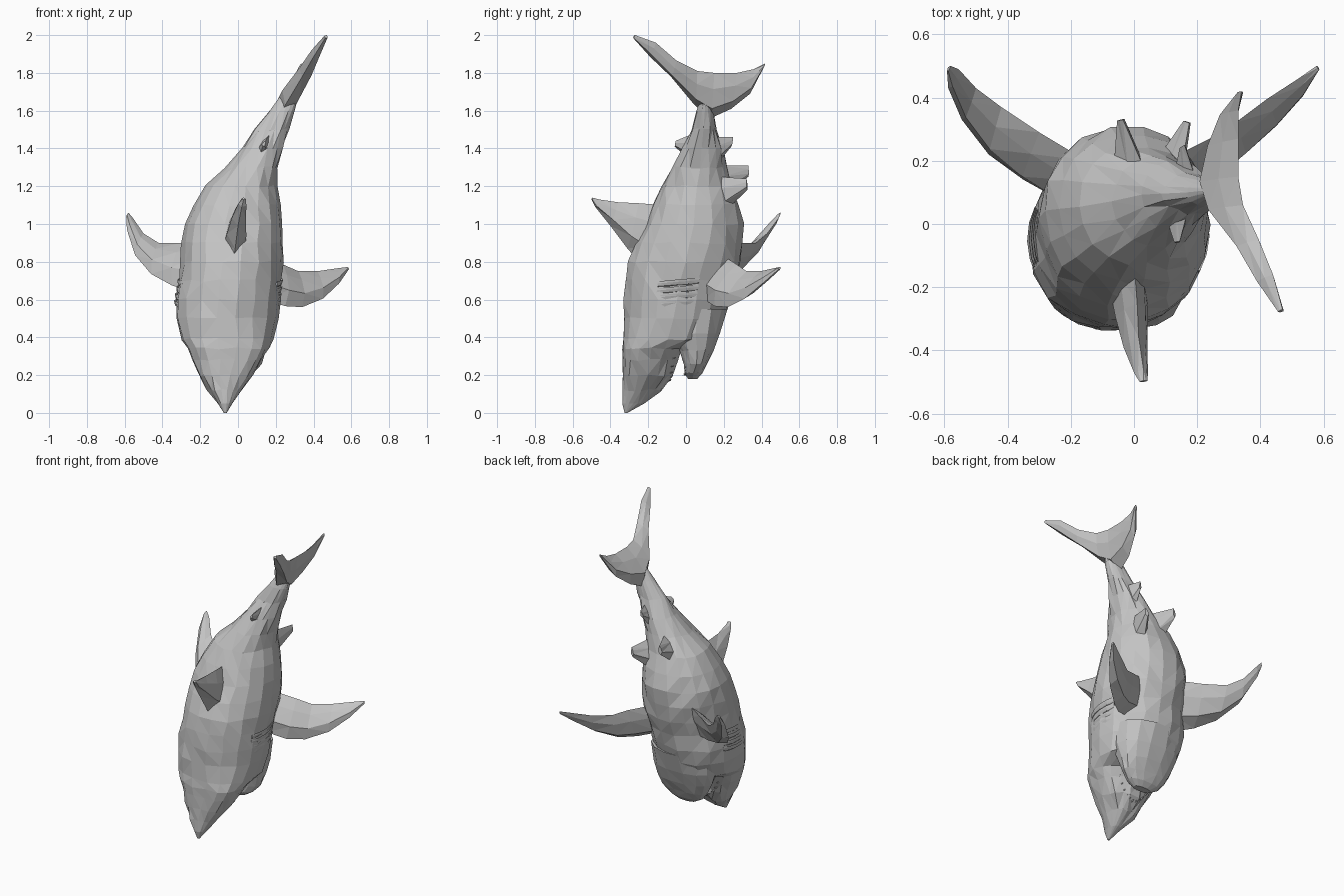
import bpy, bmesh, math, random
from mathutils import Vector

random.seed(4)
grey = bpy.data.materials.new("shark_grey")
grey.diffuse_color = (0.55, 0.55, 0.55, 1)


def finish(name, bm):
    bmesh.ops.recalc_face_normals(bm, faces=bm.faces)
    me = bpy.data.meshes.new(name)
    bm.to_mesh(me)
    bm.free()
    me.materials.append(grey)
    ob = bpy.data.objects.new(name, me)
    bpy.context.collection.objects.link(ob)
    return ob


def skin(name, rings):
    """Bridge closed rings of points, cap both ends, flat triangles."""
    bm = bmesh.new()
    vr = [[bm.verts.new(p) for p in r] for r in rings]
    n = len(vr[0])
    for a, b in zip(vr, vr[1:]):
        for i in range(n):
            j = (i + 1) % n
            bm.faces.new((a[i], a[j], b[j], b[i]))
    bm.faces.new(vr[0][::-1])
    bm.faces.new(vr[-1])
    bmesh.ops.triangulate(bm, faces=bm.faces)
    return finish(name, bm)


def oval(s, a):
    z, x0, x1, y0, y1 = s
    e = 0.85 if z < 0.45 else 0.97   # squarer section at the head
    c, d = math.cos(a), math.sin(a)
    return Vector(((x0 + x1) / 2 + (x1 - x0) / 2 * math.copysign(abs(c) ** e, c),
                   (y0 + y1) / 2 + (y1 - y0) / 2 * math.copysign(abs(d) ** e, d), z))


def loft(name, slices, sides, jitter):
    rings = []
    for k, s in enumerate(slices):
        j = jitter if 1 < k < len(slices) - 2 else 0
        rings.append([oval(s, math.tau * i / sides)
                      + Vector([random.uniform(-j, j) for _ in range(3)])
                      for i in range(sides)])
    return skin(name, rings)


def fin(name, stations):
    """Stations: (leading edge point, trailing edge point, half thickness)."""
    st = [(Vector(a), Vector(b), t) for a, b, t in stations]
    mids = [(a + b) / 2 for a, b, _ in st]
    rings = []
    for k, (a, b, t) in enumerate(st):
        span = mids[min(k + 1, len(st) - 1)] - mids[max(k - 1, 0)]
        n = (b - a).cross(span).normalized() * t
        p, q = a.lerp(b, 0.3), a.lerp(b, 0.7)
        rings.append([a, p + n, q + n * 0.65, b, q - n * 0.65, p - n])
    return skin(name, rings)


# Body slices: z, left x, right x, back y, belly y
BODY = [
    (0.00, -.075, -.060, -.325, -.310), (0.05, -.107, -.030, -.338, -.220),
    (0.12, -.160, .012, -.340, -.130), (0.20, -.205, .075, -.340, -.075),
    (0.28, -.242, .130, -.338, -.045), (0.34, -.272, .163, -.337, -.020),
    (0.39, -.295, .185, -.336, .140), (0.50, -.330, .210, -.336, .210),
    (0.60, -.330, .220, -.332, .240), (0.70, -.312, .230, -.320, .255),
    (0.80, -.300, .240, -.305, .290), (0.90, -.298, .240, -.270, .305),
    (1.00, -.282, .237, -.220, .305), (1.10, -.242, .225, -.180, .285),
    (1.20, -.178, .203, -.130, .250), (1.30, -.068, .213, -.075, .215),
    (1.40, .022, .240, -.020, .195), (1.50, .093, .268, .030, .165),
    (1.60, .168, .300, .055, .145), (1.70, .240, .325, .090, .125)]
loft("body", BODY, 18, 0.007)

# Lower jaw, left open below the snout
loft("lower_jaw", [
    (0.18, -.095, .030, .010, .060), (0.21, -.150, .080, -.008, .088),
    (0.26, -.190, .125, -.010, .114), (0.33, -.225, .150, -.035, .148),
    (0.42, -.255, .175, -.080, .182), (0.55, -.265, .185, -.100, .224)], 14, 0.004)


def surface(z, a):
    for s, t in zip(BODY, BODY[1:]):
        if s[0] <= z <= t[0]:
            return oval(s, a).lerp(oval(t, a), (z - s[0]) / (t[0] - s[0]))


# Gill flaps on both sides
for side, base, sign in (("right", 0, 1), ("left", math.pi, -1)):
    for g in range(4):
        st = []
        for k in range(5):
            u = k / 4
            a = base + sign * (-0.40 + 0.75 * u)
            z = 0.57 + 0.037 * g + 0.02 * u
            axis = Vector((-0.05, -0.04, z))
            lift = 0.03 * math.sin(math.pi * u)
            p, q = surface(z - 0.02, a), surface(z + 0.015, a)
            st.append((p + (axis - p) * 0.03, q + (q - axis) * lift, 0.006))
        fin(f"{side}_gill_{g + 1}", st)


# Teeth along both jaws
def teeth(name, path, direction, count):
    bm = bmesh.new()
    rot = Vector((0, 0, 1)).rotation_difference(Vector(direction)).to_matrix().to_4x4()
    for i in range(count):
        m = rot.copy()
        m.translation = path(-1 + 2 * i / (count - 1))
        bmesh.ops.create_cone(bm, cap_ends=True, segments=4, radius1=0.012,
                              radius2=0, depth=0.04, matrix=m)
    finish(name, bm)


teeth("upper_teeth", lambda t: Vector((-0.065 + 0.12 * t, -0.095 + 0.02 * t * t,
                                       0.17 + 0.12 * t * t)), (0, 0.9, 0.1), 11)
teeth("lower_teeth", lambda t: Vector((-0.035 + 0.12 * t, 0.0 + 0.02 * t * t,
                                       0.205 + 0.07 * t * t)), (0, -0.8, -0.4), 11)

# Side fins, posed differently on each side
fin("left_side_fin", [
    ((-.24, .08, .64), (-.15, .20, .91), .052), ((-.35, .14, .675), (-.30, .29, .90), .048),
    ((-.46, .22, .735), (-.42, .37, .90), .040), ((-.545, .33, .835), (-.50, .43, .95), .030),
    ((-.588, .43, .97), (-.555, .49, 1.03), .017), ((-.592, .485, 1.04), (-.58, .50, 1.06), .007)])
fin("right_side_fin", [
    ((.14, .10, .60), (.10, .20, .83), .050), ((.25, .15, .565), (.24, .27, .785), .044),
    ((.34, .22, .560), (.32, .32, .75), .037), ((.45, .31, .605), (.42, .395, .75), .028),
    ((.535, .405, .685), (.52, .46, .765), .016), ((.587, .49, .76), (.577, .50, .772), .007)])

# Back fins
fin("back_fin", [
    ((-.025, -.25, .80), (0, -.12, 1.10), .058), ((-.015, -.31, .87), (.01, -.25, 1.11), .052),
    ((0, -.40, .99), (.015, -.36, 1.115), .038), ((.02, -.48, 1.09), (.03, -.46, 1.13), .022),
    ((.03, -.50, 1.13), (.03, -.495, 1.14), .012)])
fin("small_back_fin", [
    ((.11, .02, 1.34), (.17, .04, 1.48), .032), ((.13, -.06, 1.41), (.145, -.055, 1.44), .008)])

# Belly fins
fin("left_belly_fin", [
    ((-.05, .19, 1.15), (.03, .18, 1.31), .045), ((-.045, .33, 1.25), (-.035, .33, 1.31), .012)])
fin("right_belly_fin", [
    ((.10, .21, 1.07), (.15, .18, 1.25), .042), ((.165, .325, 1.18), (.175, .32, 1.24), .012)])
fin("rear_belly_fin", [
    ((.13, .15, 1.30), (.20, .13, 1.46), .032), ((.15, .24, 1.41), (.16, .25, 1.46), .009)])

# Crescent tail, tip to tip
fin("tail_fin", [
    ((.462, -.28, 1.985), (.47, -.27, 2.0), .010), ((.40, -.19, 1.885), (.44, -.16, 1.96), .026),
    ((.34, -.08, 1.78), (.395, -.05, 1.865), .038), ((.25, .045, 1.63), (.345, .06, 1.81), .050),
    ((.22, .13, 1.56), (.33, .15, 1.80), .050), ((.24, .24, 1.61), (.33, .27, 1.80), .038),
    ((.28, .34, 1.69), (.33, .36, 1.82), .025), ((.335, .415, 1.835), (.34, .42, 1.85), .009)])
